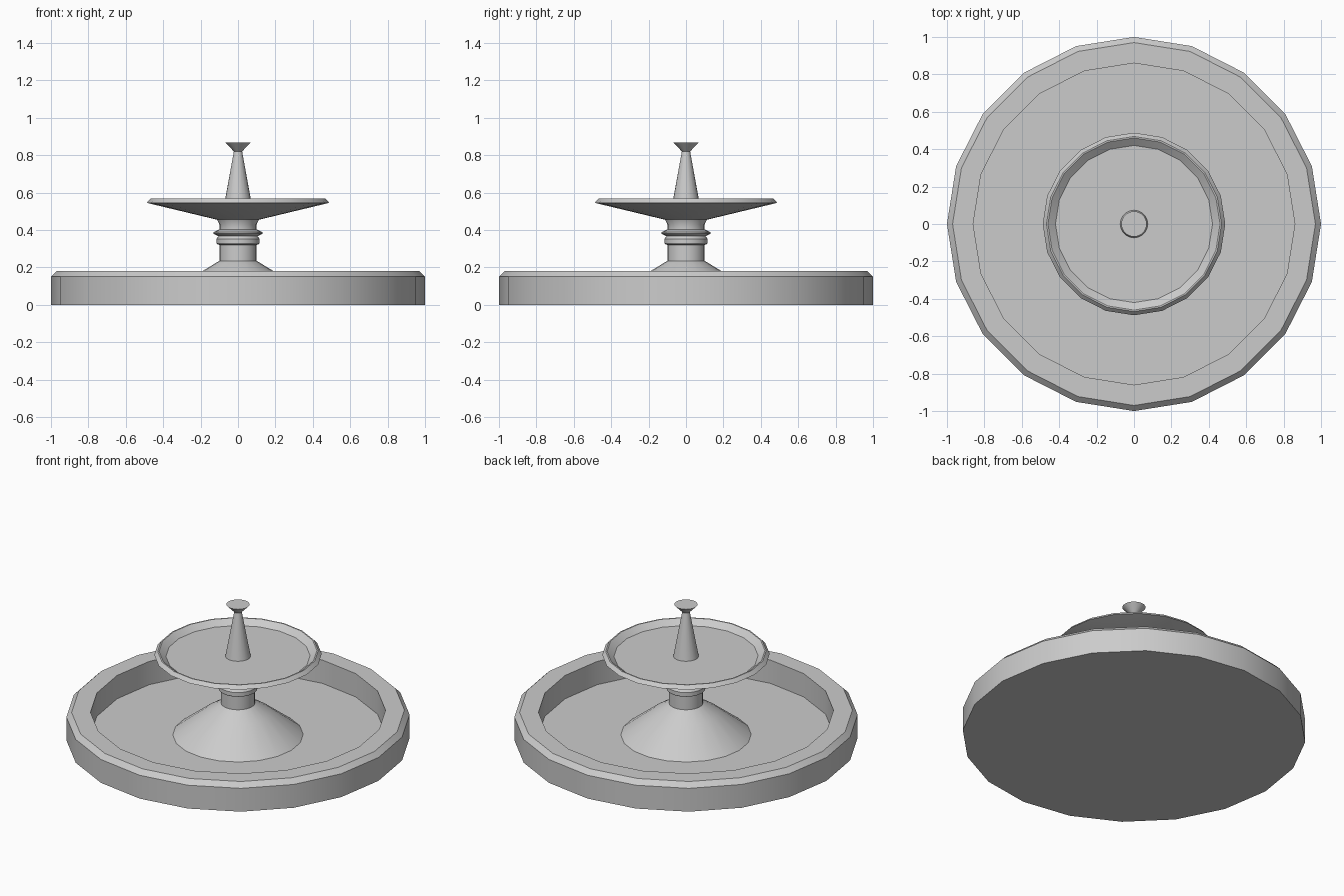
import bpy, bmesh, math

if "Cube" in bpy.data.objects:
    bpy.data.objects.remove(bpy.data.objects["Cube"])

SIDES = 20


def lathe(name, profile, sides=SIDES):
    """Spin a (radius, z) profile round z; radius 0 makes a pole point."""
    bm = bmesh.new()
    rings = []
    for r, z in profile:
        n = 1 if r == 0 else sides
        rings.append([bm.verts.new((r * math.cos(2 * math.pi * i / sides),
                                    r * math.sin(2 * math.pi * i / sides), z))
                      for i in range(n)])
    for a, b in zip(rings, rings[1:]):
        for i in range(sides):
            j = (i + 1) % sides
            quad = [a[i % len(a)], a[j % len(a)], b[j % len(b)], b[i % len(b)]]
            bm.faces.new(list(dict.fromkeys(quad)))
    bmesh.ops.recalc_face_normals(bm, faces=bm.faces)
    mesh = bpy.data.meshes.new(name)
    bm.to_mesh(mesh)
    bm.free()
    ob = bpy.data.objects.new(name, mesh)
    bpy.context.collection.objects.link(ob)
    bpy.ops.object.select_all(action='DESELECT')
    ob.select_set(True)
    bpy.context.view_layer.objects.active = ob
    bpy.ops.object.shade_smooth_by_angle(angle=math.radians(30))
    return ob


# Wide ground basin with a chamfered rim and sunken floor
lathe("basin", [(0, 0), (1, 0), (1, 0.15), (0.97, 0.18), (0.86, 0.18),
                (0.86, 0.03), (0, 0.03)])

# Flared foot and turned column
lathe("pedestal", [(0, 0.03), (0.38, 0.03), (0.19, 0.18), (0.10, 0.235),
                   (0.10, 0.32), (0.112, 0.325), (0.115, 0.33), (0.115, 0.353),
                   (0.11, 0.36), (0.105, 0.367), (0.13, 0.38), (0.13, 0.388),
                   (0.10, 0.403), (0.10, 0.43), (0.112, 0.455), (0, 0.455)])

# Shallow upper dish
lathe("upper_dish", [(0, 0.455), (0.112, 0.455), (0.488, 0.545), (0.468, 0.567),
                     (0.46, 0.567), (0.42, 0.535), (0, 0.535)])

# Tapered spout with a small flared cup
lathe("spout", [(0, 0.535), (0.074, 0.535), (0.022, 0.82), (0.068, 0.867),
                (0, 0.867)])
